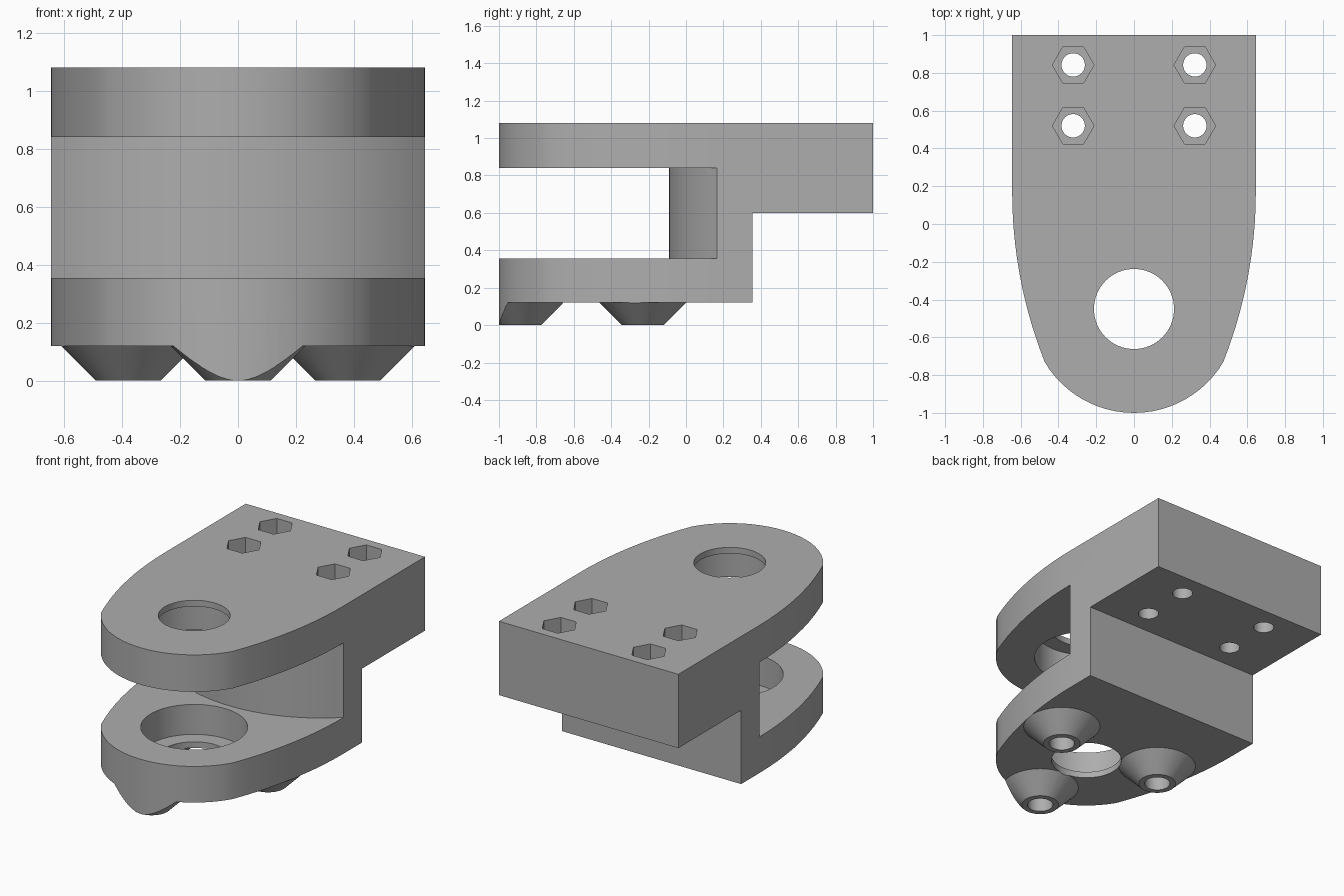
import bpy, bmesh, math

if "Cube" in bpy.data.objects:
    bpy.data.objects.remove(bpy.data.objects["Cube"])

W, CY = 0.645, -0.45          # half width, pivot centre in y
grey = bpy.data.materials.new("plain grey")
grey.diffuse_color = (0.42, 0.42, 0.42, 1)
grey.use_nodes = True
grey.node_tree.nodes["Principled BSDF"].inputs["Base Color"].default_value = grey.diffuse_color


def prism(name, pts, z0, z1, scale=1.0, at=(0, 0)):
    """Extrude a 2D profile from z0 to z1; the top may be scaled (cones)."""
    bm = bmesh.new()
    lo = [bm.verts.new((at[0] + x, at[1] + y, z0)) for x, y in pts]
    hi = [bm.verts.new((at[0] + x * scale, at[1] + y * scale, z1)) for x, y in pts]
    bm.faces.new(lo[::-1])
    bm.faces.new(hi)
    n = len(pts)
    for i in range(n):
        j = (i + 1) % n
        bm.faces.new((lo[i], lo[j], hi[j], hi[i]))
    bmesh.ops.recalc_face_normals(bm, faces=bm.faces)
    me = bpy.data.meshes.new(name)
    bm.to_mesh(me)
    bm.free()
    me.materials.append(grey)
    ob = bpy.data.objects.new(name, me)
    bpy.context.collection.objects.link(ob)
    return ob


def circle(r, n=64):
    return [(r * math.cos(2 * math.pi * i / n), r * math.sin(2 * math.pi * i / n)) for i in range(n)]


def rect(x0, y0, x1, y1):
    return [(x0, y0), (x1, y0), (x1, y1), (x0, y1)]


def cut(target, cutter):
    """Subtract the cutter from the target, then remove the cutter."""
    m = target.modifiers.new("cut", 'BOOLEAN')
    m.operation, m.solver, m.object = 'DIFFERENCE', 'EXACT', cutter
    bpy.context.view_layer.objects.active = target
    bpy.ops.object.modifier_apply(modifier=m.name)
    bpy.data.objects.remove(cutter)


# Plan outline: straight back, gently curved flanks, round nose about the pivot
R = 2.44
flank = []
for i in range(11):
    y = 0.17 - 0.9 * i / 10
    flank.append((W - R + math.sqrt(R * R - (y - 0.17) ** 2), y))
a0 = math.atan2(-0.73 - CY, flank[-1][0])
nose = []
for i in range(1, 24):
    a = a0 + (-math.pi - 2 * a0) * i / 24
    nose.append((0.55 * math.cos(a), CY + 0.55 * math.sin(a)))
outline = [(W, 1)] + flank + nose + [(-x, y) for x, y in flank[::-1]] + [(-W, 1)]
body = prism("clevis_bracket", outline, 0, 1.08)

# Fork slot with a convex rear wall
rr = 0.943
wall = []
for i in range(25):
    x = W - 2 * W * i / 24
    wall.append((x, -0.09 + rr - math.sqrt(rr * rr - x * x)))
slot = [(-1, -2), (1, -2), (1, 0.165)] + wall + [(-1, 0.165)]
cut(body, prism("slot_cutter", slot, 0.355, 0.84))

# Step under the rear mounting block
cut(body, prism("step_cutter", rect(-2, 0.355, 2, 2), -1, 0.6))

# Underside relief leaving three conical feet
feet = [(0.437 * math.cos(math.radians(a)), CY + 0.437 * math.sin(math.radians(a)))
        for a in (30, 150, 270)]
relief = prism("relief_cutter", rect(-2, -2, 2, 2), -0.03, 0.12)
for p in feet:
    cut(relief, prism("foot_cone", circle(0.062), -0.05, 0.17, 0.282 / 0.062, p))
cut(body, relief)

# Blind screw holes in the feet
for p in feet:
    cut(body, prism("foot_hole", circle(0.077, 32), -0.1, 0.2, 1, p))

# Pivot hole and bearing seats facing the slot
cut(body, prism("bearing_seat", circle(0.315), 0.16, 1.04, 1, (0, CY)))
cut(body, prism("pivot_hole", circle(0.212), -1, 2, 1, (0, CY)))

# Mounting bolt holes with hexagonal nut pockets
for x in (-0.322, 0.322):
    for y in (0.52, 0.842):
        cut(body, prism("bolt_hole", circle(0.062, 32), 0.3, 2, 1, (x, y)))
        cut(body, prism("nut_pocket", circle(0.11, 6), 0.86, 2, 1, (x, y)))

bpy.ops.object.select_all(action='DESELECT')
body.select_set(True)
bpy.context.view_layer.objects.active = body
bpy.ops.object.shade_smooth_by_angle(angle=math.radians(25))
